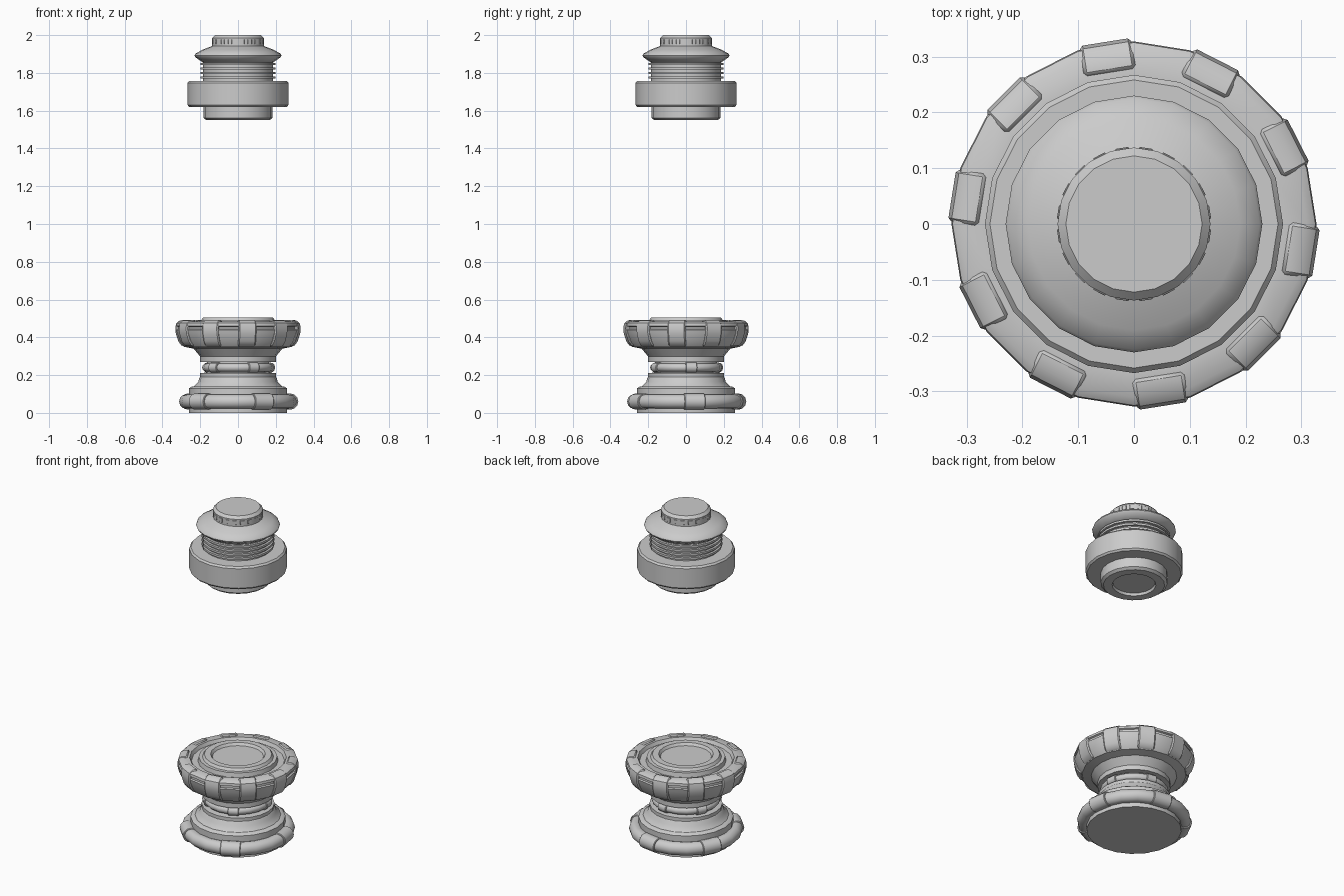
import bpy, bmesh, math
from mathutils import Matrix, Vector

if "Cube" in bpy.data.objects:
    bpy.data.objects.remove(bpy.data.objects["Cube"])

SIDES = 20

def finish(name, bm, angle=35):
    bmesh.ops.remove_doubles(bm, verts=bm.verts, dist=1e-5)
    bmesh.ops.recalc_face_normals(bm, faces=bm.faces)
    me = bpy.data.meshes.new(name)
    bm.to_mesh(me)
    bm.free()
    ob = bpy.data.objects.new(name, me)
    bpy.context.collection.objects.link(ob)
    bpy.ops.object.select_all(action='DESELECT')
    ob.select_set(True)
    bpy.context.view_layer.objects.active = ob
    bpy.ops.object.shade_smooth_by_angle(angle=math.radians(angle))
    return ob

def revolve(name, profile, closed=False):
    """Spin an (r, z) profile round z; open profiles start and end on the axis."""
    bm = bmesh.new()
    vs = [bm.verts.new((r, 0, z)) for r, z in profile]
    es = [bm.edges.new(p) for p in zip(vs, vs[1:])]
    if closed:
        es.append(bm.edges.new((vs[-1], vs[0])))
    bmesh.ops.spin(bm, geom=vs + es, cent=(0, 0, 0), axis=(0, 0, 1),
                   angle=math.tau, steps=SIDES, use_duplicate=False)
    return finish(name, bm)

def clamps(name, section, width, angles, bevel=0.006):
    """Straight blocks with an (r, z) section, repeated round the axis."""
    bm = bmesh.new()
    for a in angles:
        rot = Matrix.Rotation(math.radians(a), 3, 'Z')
        ends = [[bm.verts.new(rot @ Vector((r, s * width / 2, z))) for r, z in section]
                for s in (-1, 1)]
        for e in ends:
            bm.faces.new(e)
        n = len(section)
        for i in range(n):
            j = (i + 1) % n
            bm.faces.new((ends[0][i], ends[0][j], ends[1][j], ends[1][i]))
    ob = finish(name, bm)
    mod = ob.modifiers.new("soft_edges", 'BEVEL')
    mod.width, mod.segments, mod.limit_method = bevel, 1, 'ANGLE'
    mod.angle_limit = math.radians(50)
    return ob

def circle(r, z, radius, n=12):
    return [(r + radius * math.cos(math.tau * i / n),
             z + radius * math.sin(math.tau * i / n)) for i in range(n)]

# Lower pedestal: base, waist and flared bowl
revolve("pedestal_base", [
    (0, 0), (0.26, 0), (0.26, 0.13), (0.245, 0.14), (0.235, 0.14),
    (0.21, 0.165), (0.205, 0.185), (0.20, 0.19), (0.20, 0.21), (0.16, 0.215), (0, 0.215)])
revolve("pedestal_waist", [(0, 0.20), (0.165, 0.20), (0.165, 0.28), (0, 0.28)])
revolve("pedestal_bowl", [
    (0, 0.27), (0.20, 0.27), (0.20, 0.298), (0.21, 0.31), (0.235, 0.34), (0.285, 0.35),
    (0.305, 0.375), (0.322, 0.42), (0.327, 0.44), (0.318, 0.444), (0.318, 0.456),
    (0.327, 0.46), (0.325, 0.475), (0.31, 0.485), (0.265, 0.485), (0.255, 0.465),
    (0.22, 0.465), (0.215, 0.49), (0.195, 0.49), (0.185, 0.505), (0.15, 0.505),
    (0.14, 0.49), (0, 0.49)])

# Pipes round the base and the waist, with clamps
revolve("base_pipe", circle(0.274, 0.06, 0.038), closed=True)
clamps("base_pipe_clamps", circle(0.272, 0.06, 0.043), 0.11, [9 + 72 * i for i in range(5)], 0.003)
revolve("waist_pipe", circle(0.168, 0.24, 0.022), closed=True)
clamps("waist_pipe_clamps", circle(0.168, 0.24, 0.027), 0.06, [9 + 72 * i for i in range(5)], 0.003)

# Clamps over the bowl rim
clamps("rim_clamps", [
    (0.275, 0.47), (0.275, 0.492), (0.305, 0.49), (0.324, 0.475), (0.33, 0.45), (0.327, 0.42),
    (0.314, 0.38), (0.298, 0.358), (0.28, 0.35), (0.275, 0.37)],
    0.094, [-9 + 36 * i for i in range(10)])

# Floating upper unit: foot, drum, neck
revolve("upper_body", [
    (0, 1.565), (0.115, 1.565), (0.12, 1.55), (0.168, 1.55), (0.183, 1.562), (0.183, 1.62),
    (0.258, 1.62), (0.267, 1.63), (0.267, 1.747), (0.258, 1.757), (0.185, 1.757),
    (0.185, 1.86), (0, 1.86)])

# Cooling fins on the neck
for i in range(4):
    z = 1.775 + 0.024 * i
    revolve(f"neck_fin_{i + 1}", [(0.17, z - 0.006), (0.199, z - 0.006),
                                  (0.199, z + 0.006), (0.17, z + 0.006)], closed=True)

# Domed cap with collar
revolve("cap", [
    (0, 1.855), (0.185, 1.855), (0.225, 1.882), (0.23, 1.892), (0.225, 1.902), (0.19, 1.922),
    (0.137, 1.942), (0.137, 1.985), (0.122, 2.0), (0, 2.0)])
clamps("collar_studs", [(0.12, 1.953), (0.138, 1.953), (0.138, 1.977), (0.12, 1.977)],
       0.024, [9 + 18 * i for i in range(20)], 0.001)
